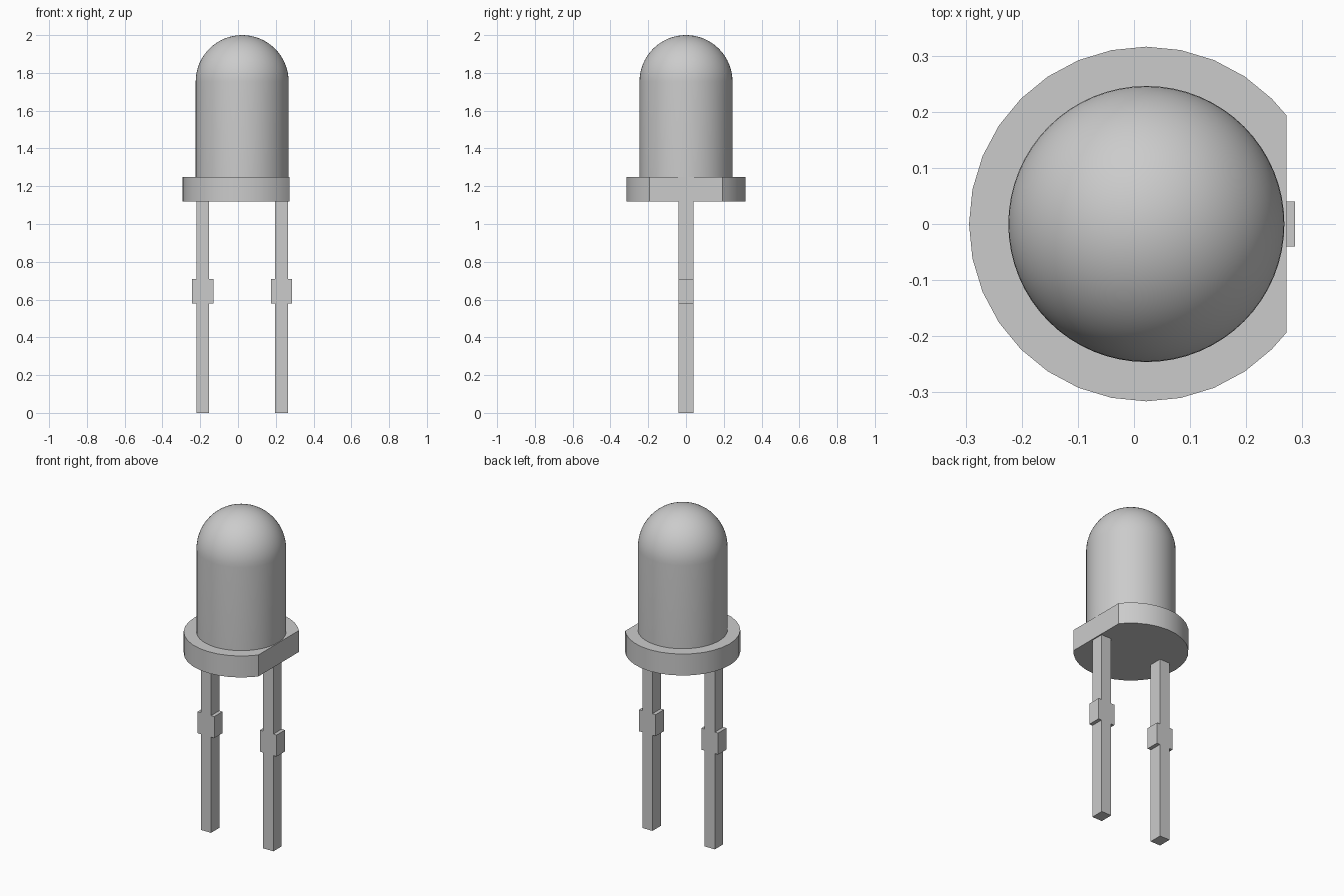
import bpy
import bmesh
from math import sin, cos, pi, asin

cube = bpy.data.objects.get("Cube")
if cube:
    bpy.data.objects.remove(cube, do_unlink=True)

# One plain grey for the whole model
grey = bpy.data.materials.new("light_grey")
grey.use_nodes = True
colour = (0.6, 0.6, 0.6, 1)
grey.diffuse_color = colour
grey.node_tree.nodes["Principled BSDF"].inputs["Base Color"].default_value = colour

AXIS_X = 0.022


def finish(name, bm, smooth=False):
    bmesh.ops.recalc_face_normals(bm, faces=bm.faces)
    mesh = bpy.data.meshes.new(name)
    bm.to_mesh(mesh)
    bm.free()
    mesh.materials.append(grey)
    obj = bpy.data.objects.new(name, mesh)
    bpy.context.collection.objects.link(obj)
    if smooth:
        bpy.ops.object.select_all(action="DESELECT")
        obj.select_set(True)
        bpy.context.view_layer.objects.active = obj
        bpy.ops.object.shade_smooth_by_angle(angle=pi / 6)
    return obj


def extrude_outline(name, points, offset, smooth=False):
    bm = bmesh.new()
    face = bm.faces.new([bm.verts.new(p) for p in points])
    new = bmesh.ops.extrude_face_region(bm, geom=[face])["geom"]
    verts = [g for g in new if isinstance(g, bmesh.types.BMVert)]
    bmesh.ops.translate(bm, verts=verts, vec=offset)
    return finish(name, bm, smooth)


# Lens: straight wall closed by a hemispherical dome, spun round its axis
R, SPRING, BASE, STEPS = 0.246, 1.754, 1.25, 16
profile = [(R, BASE)]
profile += [(R * cos(i * pi / 2 / STEPS), SPRING + R * sin(i * pi / 2 / STEPS))
            for i in range(STEPS)]
profile.append((0, SPRING + R))
bm = bmesh.new()
verts = [bm.verts.new((AXIS_X + r, 0, z)) for r, z in profile]
edges = [bm.edges.new(pair) for pair in zip(verts, verts[1:])]
bmesh.ops.spin(bm, geom=verts + edges, cent=(AXIS_X, 0, 0), axis=(0, 0, 1),
               angle=2 * pi, steps=64)
bmesh.ops.remove_doubles(bm, verts=bm.verts, dist=0.0001)
finish("lens", bm, smooth=True)

# Rim: disc with one flat side towards +x
RIM, FLAT, SIDES = 0.316, 0.272, 32
cut = FLAT - AXIS_X
half = (RIM ** 2 - cut ** 2) ** 0.5
outline = [(FLAT, half, 1.12)]
for i in range(SIDES):
    a = 2 * pi * i / SIDES
    if RIM * cos(a) < cut - 0.001:
        outline.append((AXIS_X + RIM * cos(a), RIM * sin(a), 1.12))
outline.append((FLAT, -half, 1.12))
extrude_outline("rim", outline, (0, 0, 0.13), smooth=True)

# Two square pins, each with a wider stop part way up
right_side = [(0.034, 0), (0.034, 0.58), (0.056, 0.58),
              (0.056, 0.71), (0.034, 0.71), (0.034, 1.12)]
pin = right_side + [(-x, z) for x, z in reversed(right_side)]
for name, x in (("right_pin", -0.187), ("left_pin", 0.231)):
    extrude_outline(name, [(x + px, -0.04, z) for px, z in pin], (0, 0.08, 0))
